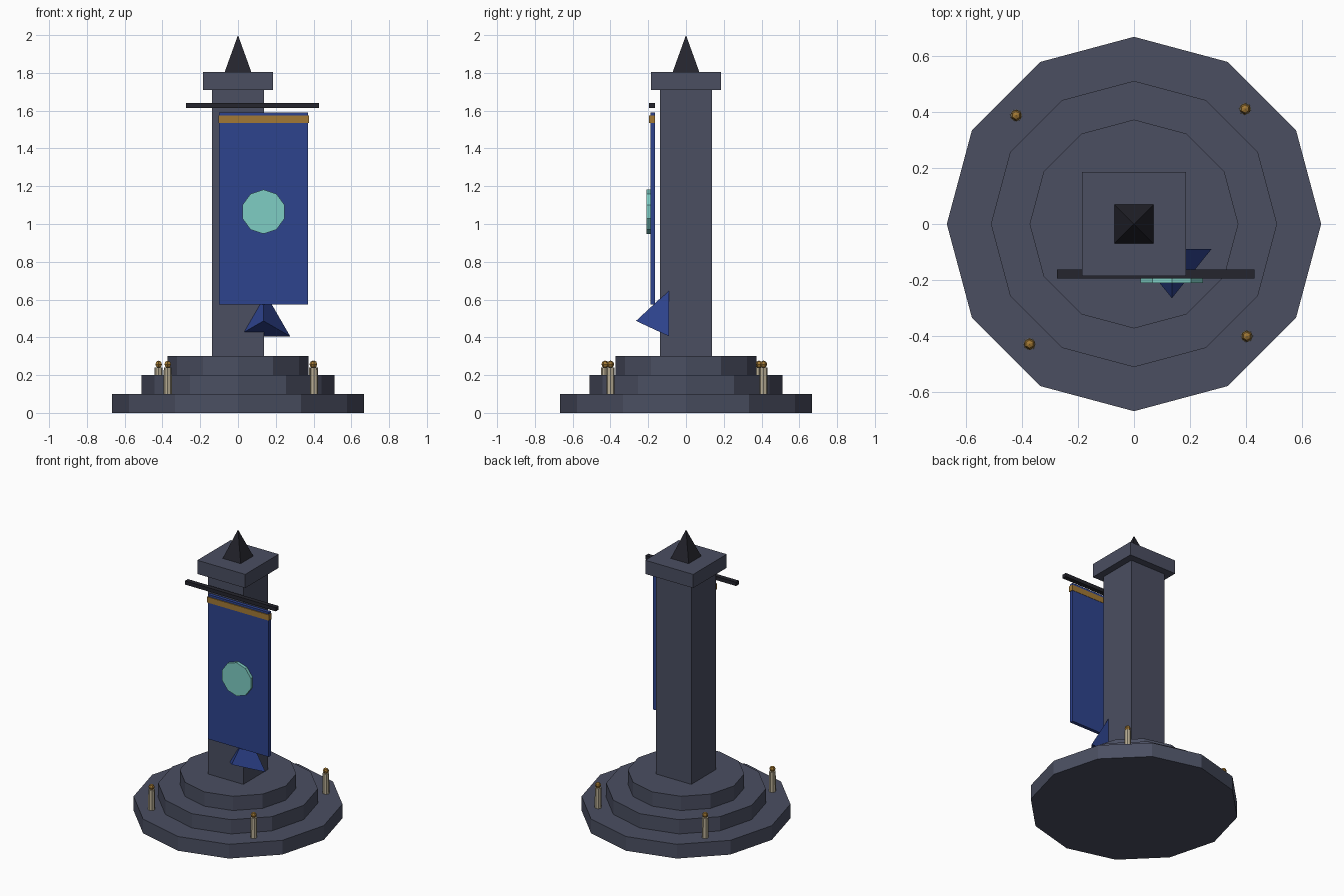
import bpy
from math import pi, radians

cube = bpy.data.objects.get("Cube")
if cube:
    bpy.data.objects.remove(cube, do_unlink=True)


def material(name, r, g, b):
    m = bpy.data.materials.new(name)
    m.use_nodes = True
    m.diffuse_color = (r, g, b, 1)
    m.node_tree.nodes["Principled BSDF"].inputs["Base Color"].default_value = (r, g, b, 1)
    return m


stone = material("slate stone", 0.069, 0.077, 0.12)
dark = material("dark iron", 0.018, 0.018, 0.026)
blue = material("royal blue cloth", 0.027, 0.056, 0.27)
gold = material("gold", 0.36, 0.19, 0.035)
wax = material("cream wax", 0.47, 0.41, 0.29)
teal = material("pale teal", 0.21, 0.61, 0.55)


def finish(name, mat):
    obj = bpy.context.object
    obj.name = obj.data.name = name
    obj.data.materials.clear()
    obj.data.materials.append(mat)
    return obj


def box(name, mat, x, y, z):
    """Box from (min, max) ranges on each axis."""
    ranges = (x, y, z)
    bpy.ops.mesh.primitive_cube_add(size=1, location=[(a + b) / 2 for a, b in ranges])
    bpy.context.object.scale = [b - a for a, b in ranges]
    return finish(name, mat)


def cone(name, mat, sides, r1, r2, height, centre, rotation=(0, 0, 0)):
    bpy.ops.mesh.primitive_cone_add(vertices=sides, radius1=r1, radius2=r2, depth=height,
                                    location=centre, rotation=rotation)
    return finish(name, mat)


# Stepped twelve-sided base
for i, radius in enumerate((0.667, 0.51, 0.372)):
    cone(f"base_step_{i + 1}", stone, 12, radius, radius, 0.1, (0, 0, 0.05 + 0.1 * i))

# Square column, cap and spire
box("column", stone, (-0.137, 0.137), (-0.137, 0.137), (0.3, 1.71))
box("column_cap", stone, (-0.186, 0.186), (-0.186, 0.186), (1.71, 1.806))
cone("spire", dark, 4, 0.099, 0, 0.194, (0, 0, 1.903), (0, 0, pi / 4))

# Hanging banner with its rod, trim and round emblem
box("banner_rod", dark, (-0.275, 0.43), (-0.195, -0.163), (1.615, 1.641))
box("banner_cloth", blue, (-0.1, 0.371), (-0.189, -0.165), (0.575, 1.59))
box("banner_trim", gold, (-0.104, 0.376), (-0.195, -0.163), (1.535, 1.575))
cone("banner_emblem", teal, 10, 0.117, 0.117, 0.022, (0.135, -0.199, 1.065), (pi / 2, 0, 0))

# Three-sided point below the cloth, facing forward
cone("banner_point", blue, 3, 0.163, 0, 0.175, (0.135, -0.177, 0.487), (radians(90), 0, 0))

# Candles on the lowest step
spots = ((-0.42, 0.387), (0.396, 0.41), (-0.372, -0.428), (0.402, -0.4))
for i, (x, y) in enumerate(spots):
    cone(f"candle_{i + 1}", wax, 8, 0.022, 0.021, 0.14, (x, y, 0.17))
    bpy.ops.mesh.primitive_uv_sphere_add(segments=6, ring_count=4, radius=0.02,
                                         location=(x, y, 0.257))
    finish(f"candle_flame_{i + 1}", gold)
